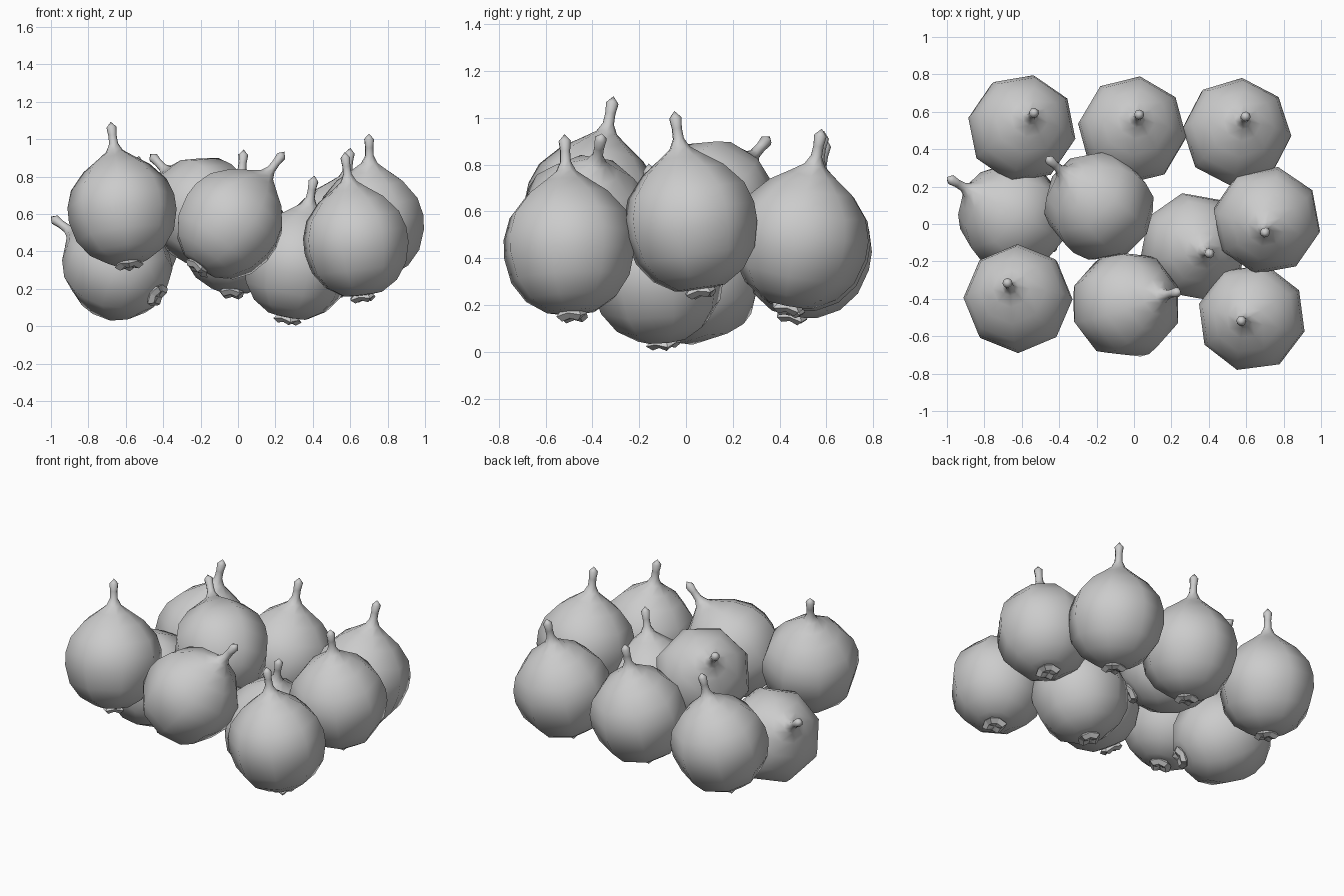
import bpy
import bmesh
import math
from mathutils import Vector, Matrix

cube = bpy.data.objects.get("Cube")
if cube:
    bpy.data.objects.remove(cube, do_unlink=True)

SIDES = 8
grey = bpy.data.materials.new("plain grey")
grey.use_nodes = True
grey.diffuse_color = (0.6, 0.6, 0.6, 1)
grey.node_tree.nodes["Principled BSDF"].inputs["Base Color"].default_value = (0.6, 0.6, 0.6, 1)

# Bulb outline from root to stem tip: radius, height
ROOT = [(0.05, -0.325), (0.078, -0.305), (0.06, -0.285)]
BODY = [(0.11, -0.28), (0.20, -0.225), (0.262, -0.14), (0.29, -0.03), (0.288, 0.05),
        (0.258, 0.14), (0.18, 0.23), (0.10, 0.285), (0.045, 0.325)]
STEM = [(0.024, 0.365), (0.022, 0.41), (0.027, 0.455)]


def bulb_mesh():
    """Lathed bulb with a ragged root tuft and a thin pointed stem."""
    bm = bmesh.new()
    rings = []
    for i, (r, z) in enumerate(ROOT + BODY + STEM):
        ring = []
        for s in range(SIDES):
            a = math.tau * s / SIDES
            ragged = 0.012 * (s % 2) if i < 2 else 0
            ring.append(bm.verts.new((math.cos(a) * (r - ragged), math.sin(a) * (r - ragged), z + ragged)))
        rings.append(ring)
    for i, (low, high) in enumerate(zip(rings, rings[1:])):
        for s in range(SIDES):
            t = (s + 1) % SIDES
            face = bm.faces.new((low[s], low[t], high[t], high[s]))
            face.smooth = i >= len(ROOT) - 1
    base = bm.verts.new((0, 0, -0.31))
    tip = bm.verts.new((0, 0, 0.485))
    for s in range(SIDES):
        t = (s + 1) % SIDES
        bm.faces.new((base, rings[0][t], rings[0][s]))
        bm.faces.new((tip, rings[-1][s], rings[-1][t])).smooth = True
    mesh = bpy.data.meshes.new("bulb")
    bm.to_mesh(mesh)
    bm.free()
    mesh.materials.append(grey)
    return mesh


# Name, centre, direction of the stem, turn about the stem in degrees
BULBS = [
    ("front_right_bulb", (-0.62, -0.40, 0.62), (-0.06, 0.09, 0.47), 0),
    ("front_middle_bulb", (-0.04, -0.43, 0.55), (0.29, 0.07, 0.385), 20),
    ("front_left_bulb", (0.63, -0.50, 0.45), (-0.06, -0.02, 0.48), 30),
    ("low_right_bulb", (-0.65, 0.04, 0.325), (-0.35, 0.21, 0.26), 20),
    ("top_middle_bulb", (-0.19, 0.10, 0.62), (-0.27, 0.25, 0.29), 20),
    ("low_middle_bulb", (0.32, -0.12, 0.33), (0.09, -0.04, 0.48), 12),
    ("side_left_bulb", (0.71, 0.02, 0.55), (-0.01, -0.07, 0.48), 33),
    ("back_right_bulb", (-0.60, 0.51, 0.44), (0.07, 0.09, 0.47), 33),
    ("back_middle_bulb", (-0.01, 0.50, 0.47), (0.04, 0.09, 0.47), 37),
    ("back_left_bulb", (0.55, 0.49, 0.48), (0.05, 0.09, 0.47), 40),
]

mesh = bulb_mesh()
for name, centre, axis, turn in BULBS:
    bulb = bpy.data.objects.new(name, mesh)
    bpy.context.collection.objects.link(bulb)
    tilt = Vector((0, 0, 1)).rotation_difference(Vector(axis)).to_matrix().to_4x4()
    bulb.matrix_world = Matrix.Translation(centre) @ tilt @ Matrix.Rotation(math.radians(turn), 4, "Z")
